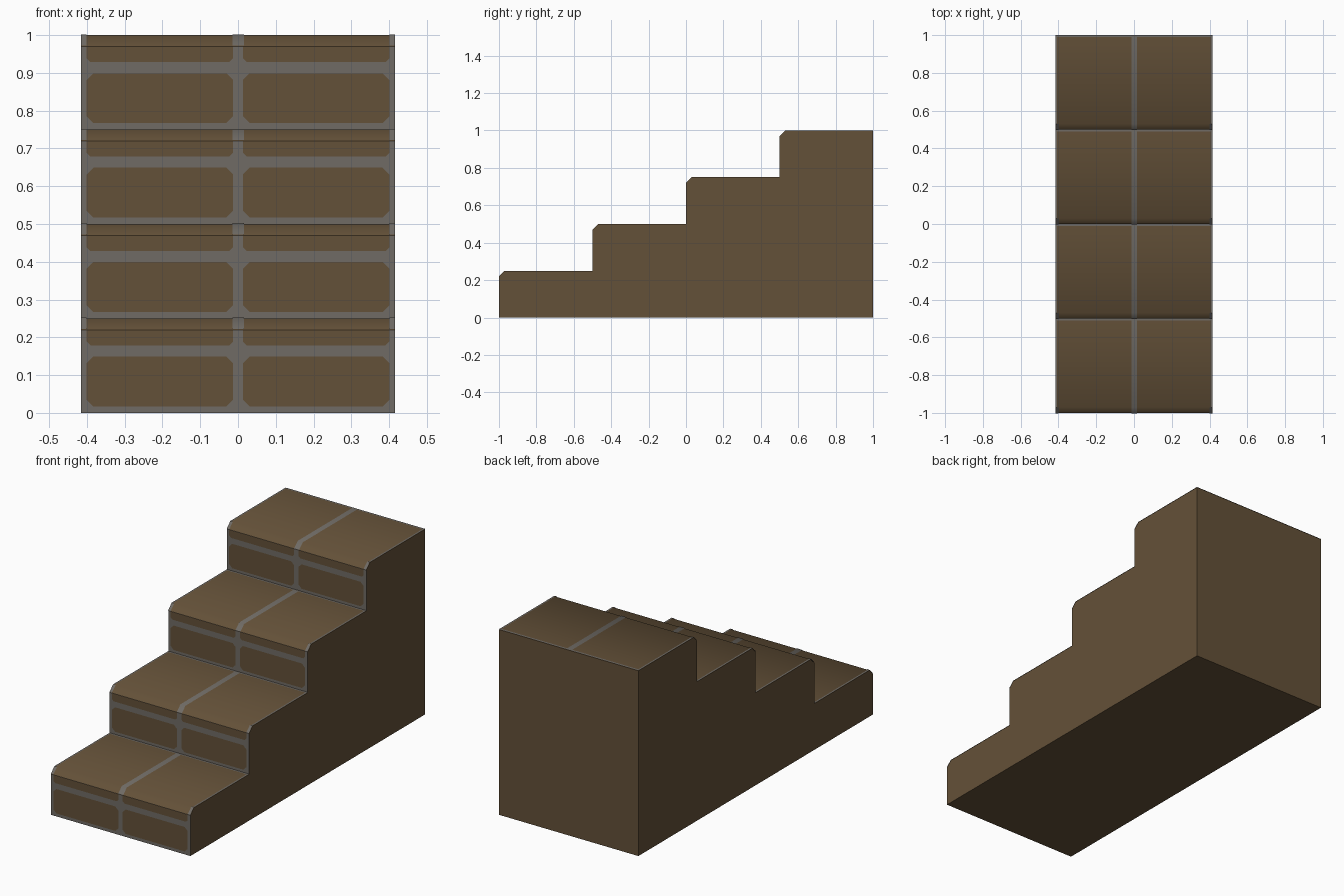
import bpy, bmesh

if "Cube" in bpy.data.objects:
    bpy.data.objects.remove(bpy.data.objects["Cube"])

W, RUN, RISE, CH, EPS = 0.416, 0.5, 0.25, 0.03, 0.002
STEPS = 4


def material(name, rgb):
    m = bpy.data.materials.new(name)
    m.diffuse_color = (*rgb, 1)
    m.use_nodes = True
    m.node_tree.nodes["Principled BSDF"].inputs["Base Color"].default_value = m.diffuse_color
    return m


BROWN = material("brown stone", (0.127, 0.082, 0.040))
GREY = material("grey mortar", (0.160, 0.147, 0.130))


def build(name, bm, mats):
    me = bpy.data.meshes.new(name)
    bm.to_mesh(me)
    bm.free()
    for m in mats:
        me.materials.append(m)
    ob = bpy.data.objects.new(name, me)
    bpy.context.collection.objects.link(ob)
    return ob


# Solid stair body: stepped side profile with chamfered nosings, extruded in x
profile = []
for i in range(STEPS):
    y, z = -1 + RUN * i, RISE * i
    profile += [(y, z), (y, z + RISE - CH), (y + CH, z + RISE)]
profile += [(1, 1), (1, 0)]
bm = bmesh.new()
left = [bm.verts.new((-W, y, z)) for y, z in profile]
right = [bm.verts.new((W, y, z)) for y, z in profile]
n = len(profile)
bm.faces.new(left)
bm.faces.new(right[::-1])
for k in range(n):
    j = (k + 1) % n
    bm.faces.new((left[k], left[j], right[j], right[k]))
bmesh.ops.recalc_face_normals(bm, faces=bm.faces)
for f in bm.faces:
    f.normal_update()
    f.material_index = 1 if f.normal.y < -0.9 else 0   # risers are mortar
    f.smooth = f.normal.z > 0.5                        # nosing blends into tread
build("stair_body", bm, [BROWN, GREY])


# Brick faces laid on the risers
def brick(bm, x0, x1, z0, z1, y, cut, cut_top):
    pts = [(x0 + cut, z0), (x1 - cut, z0), (x1, z0 + cut)]
    if cut_top:
        pts += [(x1, z1 - cut), (x1 - cut, z1), (x0 + cut, z1), (x0, z1 - cut)]
    else:
        pts += [(x1, z1), (x0, z1)]
    pts.append((x0, z0 + cut))
    bm.faces.new([bm.verts.new((x, y, z)) for x, z in pts])


bm = bmesh.new()
for i in range(STEPS):
    y, z = -1 + RUN * i - EPS, RISE * i
    for x0, x1 in ((-0.401, -0.013), (0.013, 0.401)):
        brick(bm, x0, x1, z + 0.017, z + 0.149, y, 0.018, True)
        brick(bm, x0, x1, z + 0.179, z + RISE - CH, y, 0.010, False)
build("riser_bricks", bm, [BROWN])


# Mortar strips over nosings and treads: centre joint, side edges, back edge
def strip(bm, x0, x1, path):
    a = [bm.verts.new((x0, y, z)) for y, z in path]
    b = [bm.verts.new((x1, y, z)) for y, z in path]
    for k in range(len(path) - 1):
        f = bm.faces.new((a[k], b[k], b[k + 1], a[k + 1]))
        f.smooth = True


bm = bmesh.new()
for i in range(STEPS):
    y, z = -1 + RUN * i, RISE * (i + 1) + EPS
    nose = [(y - EPS, z - CH), (y + CH - EPS / 2, z)]
    strip(bm, -0.014, 0.016, nose + [(y + RUN, z)])
    for s in (-1, 1):
        strip(bm, *sorted((s * 0.401, s * W)), nose)
        strip(bm, *sorted((s * 0.408, s * W)), [nose[1], (y + RUN, z)])
    strip(bm, -W, W, [(y + RUN - 0.01, z), (y + RUN, z)])
build("tread_mortar", bm, [GREY])
